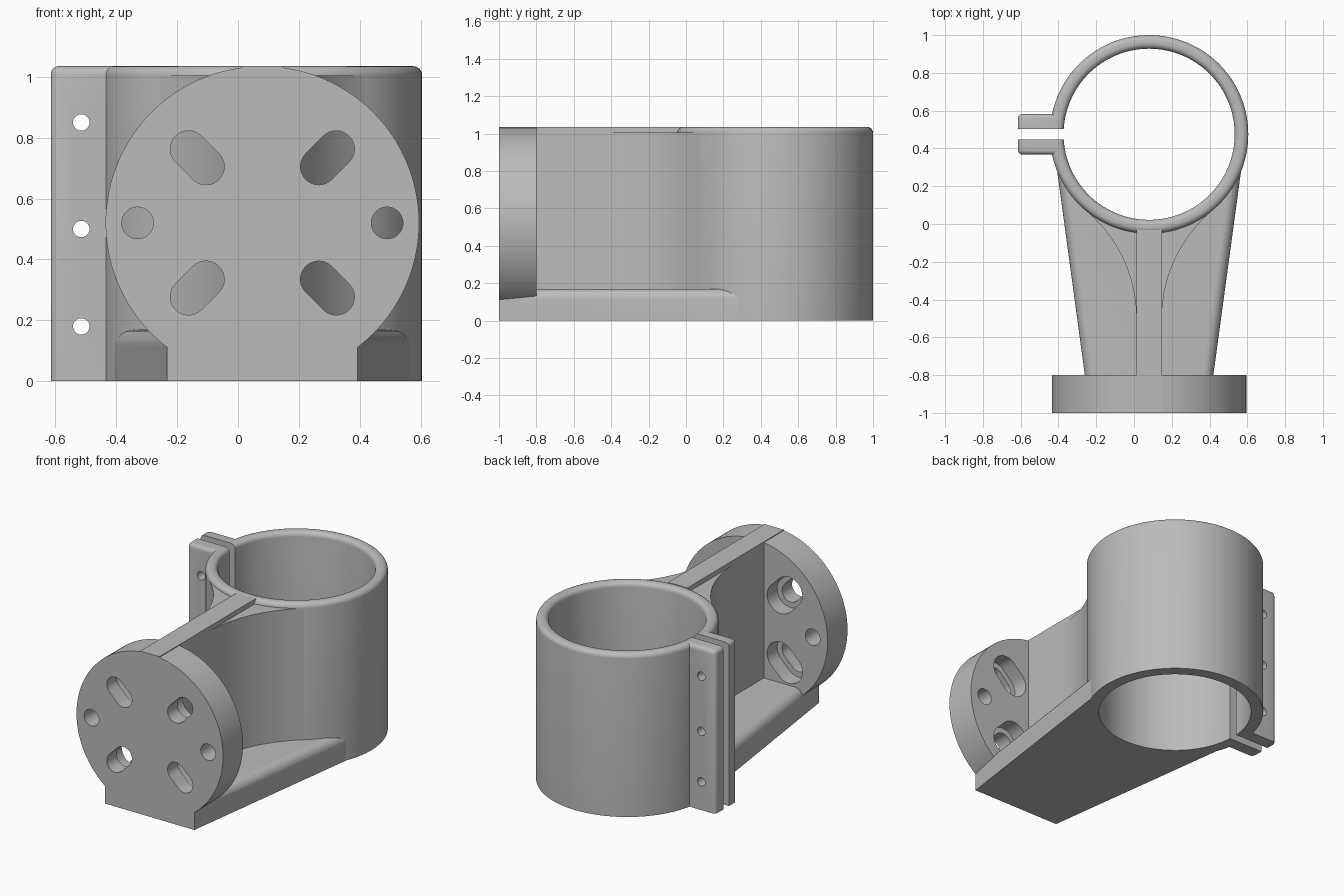
import bpy, bmesh
from math import sin, cos, pi, atan2, radians

if "Cube" in bpy.data.objects:
    bpy.data.objects.remove(bpy.data.objects["Cube"])

CX, CY = 0.08, 0.475         # bore axis
R_OUT, R_IN = 0.525, 0.453   # clamp ring radii
TOP, ROUND = 1.035, 0.03     # height and edge rounding
DISC_Z, DISC_R = 0.52, 0.515

grey = bpy.data.materials.new("grey_metal")
grey.use_nodes = True
colour = (0.5, 0.5, 0.5, 1)
grey.diffuse_color = colour
grey.node_tree.nodes["Principled BSDF"].inputs["Base Color"].default_value = colour


def arc(x, y, r, a0, a1, n):
    return [(x + r * cos(a0 + (a1 - a0) * i / n), y + r * sin(a0 + (a1 - a0) * i / n))
            for i in range(n + 1)]


def circle(x, y, r, n=48):
    return arc(x, y, r, 0, 2 * pi, n)[:-1]


def finish(name, bm):
    bmesh.ops.recalc_face_normals(bm, faces=bm.faces[:])
    mesh = bpy.data.meshes.new(name)
    bm.to_mesh(mesh)
    bm.free()
    mesh.materials.append(grey)
    obj = bpy.data.objects.new(name, mesh)
    bpy.context.collection.objects.link(obj)
    return obj


def prism(name, pts, lo, hi, axis="Z", bevel=None, width=0.0):
    """Extrude a 2D outline along Z or Y; bevel(a, b) picks edges to round."""
    bm = bmesh.new()
    rings = [[bm.verts.new((a, b, t) if axis == "Z" else (a, t, b)) for a, b in pts]
             for t in (lo, hi)]
    for ring in rings:
        bm.faces.new(ring)
    n = len(pts)
    for i in range(n):
        j = (i + 1) % n
        bm.faces.new((rings[0][i], rings[0][j], rings[1][j], rings[1][i]))
    if bevel:
        edges = [e for e in bm.edges if bevel(e.verts[0].co, e.verts[1].co)]
        bmesh.ops.bevel(bm, geom=edges, offset=width, segments=6, profile=0.5,
                        affect="EDGES")
    return finish(name, bm)


def rect(x0, x1, y0, y1):
    return [(x0, y0), (x1, y0), (x1, y1), (x0, y1)]


def combine(target, tool, operation):
    mod = target.modifiers.new("join", "BOOLEAN")
    mod.operation, mod.solver, mod.object = operation, "EXACT", tool
    bpy.context.view_layer.objects.active = target
    bpy.ops.object.modifier_apply(modifier=mod.name)
    bpy.data.objects.remove(tool)


def smooth(obj):
    for poly in obj.data.polygons:
        poly.use_smooth = True
    obj.data.set_sharp_from_angle(angle=radians(30))


# Split clamp: lathed ring with rounded top edges
profile = [(R_IN, 0), (R_OUT, 0)]
profile += arc(R_OUT - ROUND, TOP - ROUND, ROUND, 0, pi / 2, 6)
profile += arc(R_IN + ROUND, TOP - ROUND, ROUND, pi / 2, pi, 6)
bm = bmesh.new()
SEG = 128
loops = []
for k in range(SEG):
    a = 2 * pi * k / SEG
    loops.append([bm.verts.new((CX + r * cos(a), CY + r * sin(a), z)) for r, z in profile])
for k in range(SEG):
    p, q = loops[k], loops[(k + 1) % SEG]
    for i in range(len(profile)):
        j = (i + 1) % len(profile)
        bm.faces.new((p[i], q[i], q[j], p[j]))
clamp = finish("split_clamp", bm)

# Clamping ears on either side of the slit, rounded on their outer edges
EAR_X, GAP, EAR_Y = -0.615, 0.028, 0.108
for s in (-1, 1):
    def outer(a, b, s=s):
        hits = [all(abs(v.y - CY - s * EAR_Y) < 1e-4 for v in (a, b)),
                all(abs(v.x - EAR_X) < 1e-4 for v in (a, b)),
                all(v.z > TOP - 1e-4 for v in (a, b))]
        return sum(hits) == 2
    ys = sorted((CY + s * GAP, CY + s * EAR_Y))
    ear = prism("ear", rect(EAR_X, -0.4, *ys), 0, TOP, bevel=outer, width=0.026)
    combine(clamp, ear, "UNION")
combine(clamp, prism("slit", rect(-0.8, -0.2, CY - GAP, CY + GAP), -0.1, 1.2), "DIFFERENCE")
for z in (0.18, 0.5, 0.85):
    combine(clamp, prism("bolt_hole", circle(-0.515, z, 0.027, 32), 0.2, 0.8, "Y"),
            "DIFFERENCE")

# Mounting disc at the front
bracket = prism("mounting_bracket", circle(CX, DISC_Z, DISC_R, 128), -1, -0.8, "Y")

# Tapered base with rounded upper sides
W0, W1, BACK = 0.313, 0.503, 0.4
base = prism("base", [(CX - W0, -1), (CX + W0, -1), (CX + W1, BACK), (CX - W1, BACK)], 0, 0.17,
             bevel=lambda a, b: a.z > 0.1 and b.z > 0.1 and (a.x - CX) * (b.x - CX) > 0,
             width=0.055)
combine(bracket, base, "UNION")

# Upright web, and the concave flare blending it into the ring
HALF, FLARE_Y = 0.0675, -0.5
combine(bracket, prism("web", rect(CX - HALF, CX + HALF, -1, 0.05), 0, TOP), "UNION")
d = CY - FLARE_Y
fr = (HALF ** 2 + d ** 2 - R_OUT ** 2) / (2 * (R_OUT - HALF))
side = arc(HALF + fr, FLARE_Y, fr, pi, atan2(d, -(HALF + fr)), 24) + [(0.2, 0.2)]
flare = [(CX + x, y) for x, y in side] + [(CX - x, y) for x, y in reversed(side)]
combine(bracket, prism("flare", flare, 0.02, TOP - ROUND), "UNION")

# Clear the bracket out of the bore, ending inside the ring wall
combine(bracket, prism("bore", circle(CX, CY, 0.508, SEG), -0.1, 1.2), "DIFFERENCE")


# Radial slots with a wider pocket at the back, and two round holes
def slot(a, r):
    pts = []
    for dist, turn in ((0.343, -pi / 2), (0.262, pi / 2)):
        pts += arc(CX + dist * cos(a), DISC_Z + dist * sin(a), r, a + turn, a + turn + pi, 16)
    return pts


for k in range(4):
    a = pi / 4 + k * pi / 2
    combine(bracket, prism("slot", slot(a, 0.06), -1.1, -0.7, "Y"), "DIFFERENCE")
    combine(bracket, prism("pocket", slot(a, 0.095), -0.9, -0.7, "Y"), "DIFFERENCE")
for s in (-1, 1):
    combine(bracket, prism("pin_hole", circle(CX + s * 0.41, DISC_Z, 0.052), -1.1, -0.7, "Y"),
            "DIFFERENCE")

for obj in (clamp, bracket):
    smooth(obj)
